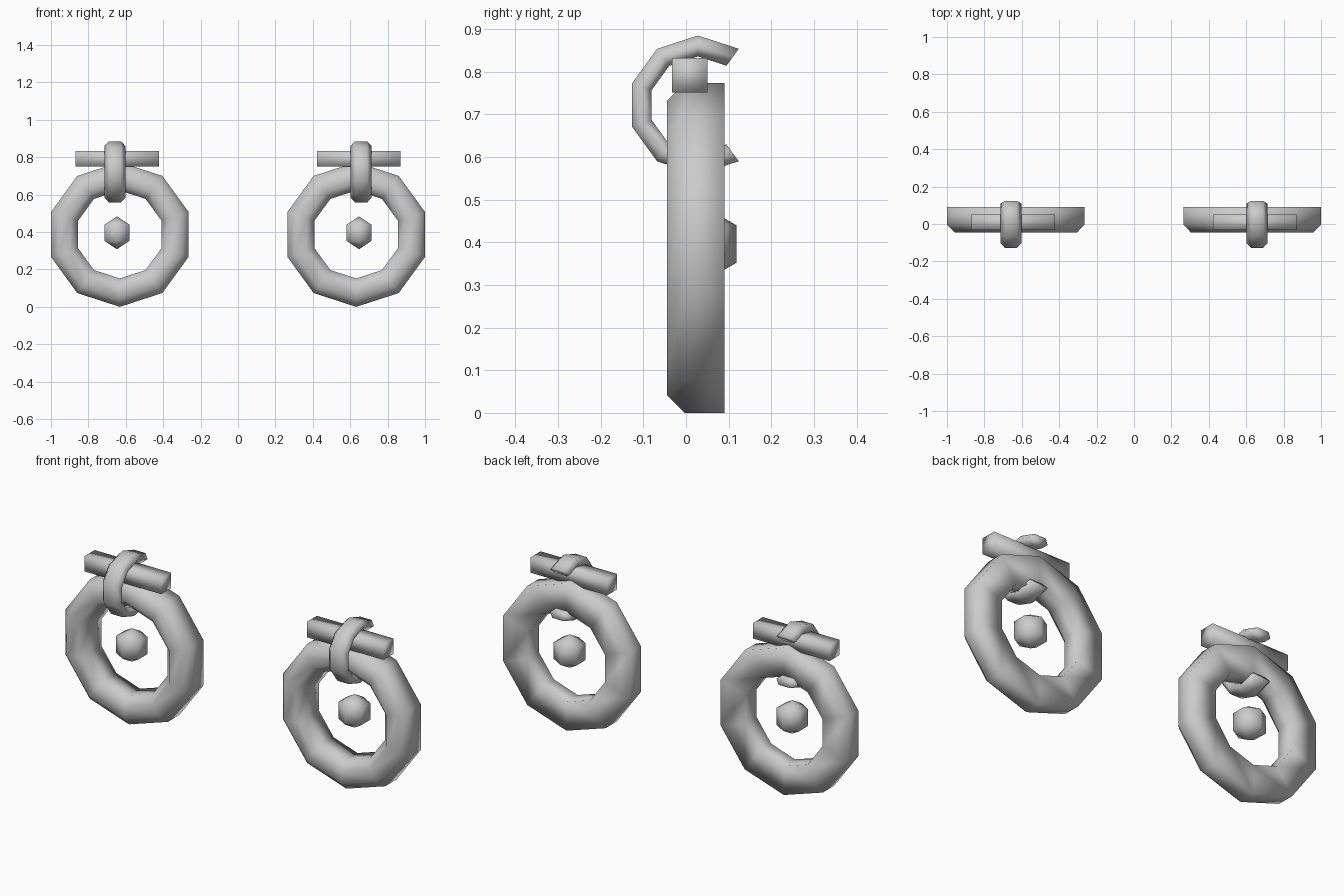
import bpy, bmesh
from math import sin, cos, radians

if "Cube" in bpy.data.objects:
    bpy.data.objects.remove(bpy.data.objects["Cube"])


def finish(name, bm):
    """Turn a bmesh into a smooth-shaded object."""
    bmesh.ops.recalc_face_normals(bm, faces=bm.faces)
    for f in bm.faces:
        f.smooth = True
    me = bpy.data.meshes.new(name)
    bm.to_mesh(me)
    bm.free()
    ob = bpy.data.objects.new(name, me)
    bpy.context.collection.objects.link(ob)
    return ob


def sweep(name, section, angles, place, closed):
    """Sweep a (radius, offset) section around the given angles."""
    bm = bmesh.new()
    loops = [[bm.verts.new(place(r, o, radians(a))) for r, o in section] for a in angles]
    n, k = len(loops), len(section)
    for i in range(n if closed else n - 1):
        a, b = loops[i], loops[(i + 1) % n]
        for j in range(k):
            bm.faces.new((a[j], a[(j + 1) % k], b[(j + 1) % k], b[j]))
    if not closed:
        bm.faces.new(loops[0])
        bm.faces.new(loops[-1])
    return finish(name, bm)


ring_section = [(.387, .09), (.387, -.003), (.345, -.045),
                (.277, -.045), (.235, -.003), (.235, .09)]
hook_section = [(.138, -.056), (.163, -.033), (.163, .033),
                (.138, .056), (.114, .033), (.114, -.033)]

for side, s in (("left", -1), ("right", 1)):
    # ten-sided flat-backed ring
    sweep(side + "_ring", ring_section, range(0, 360, 36),
          lambda r, o, a: (s * .632 + r * sin(a), o, .387 + r * cos(a)), True)

    # curved clasp, open at the back
    sweep(side + "_clasp", hook_section, range(-36, 217, 36),
          lambda r, o, a: (s * .658 + o, .028 - r * sin(a), .722 + r * cos(a)), False)

    # horizontal bar held by the clasp
    bm = bmesh.new()
    bmesh.ops.create_cube(bm, size=1)
    bmesh.ops.scale(bm, verts=bm.verts, vec=(.445, .083, .081))
    bar = finish(side + "_bar", bm)
    bar.location = (s * .646, .0085, .792)

    # faceted bead in the middle of the ring
    bm = bmesh.new()
    bmesh.ops.create_uvsphere(bm, u_segments=6, v_segments=3, radius=.088)
    bead = finish(side + "_bead", bm)
    bead.location = (s * .647, .042, .396)
